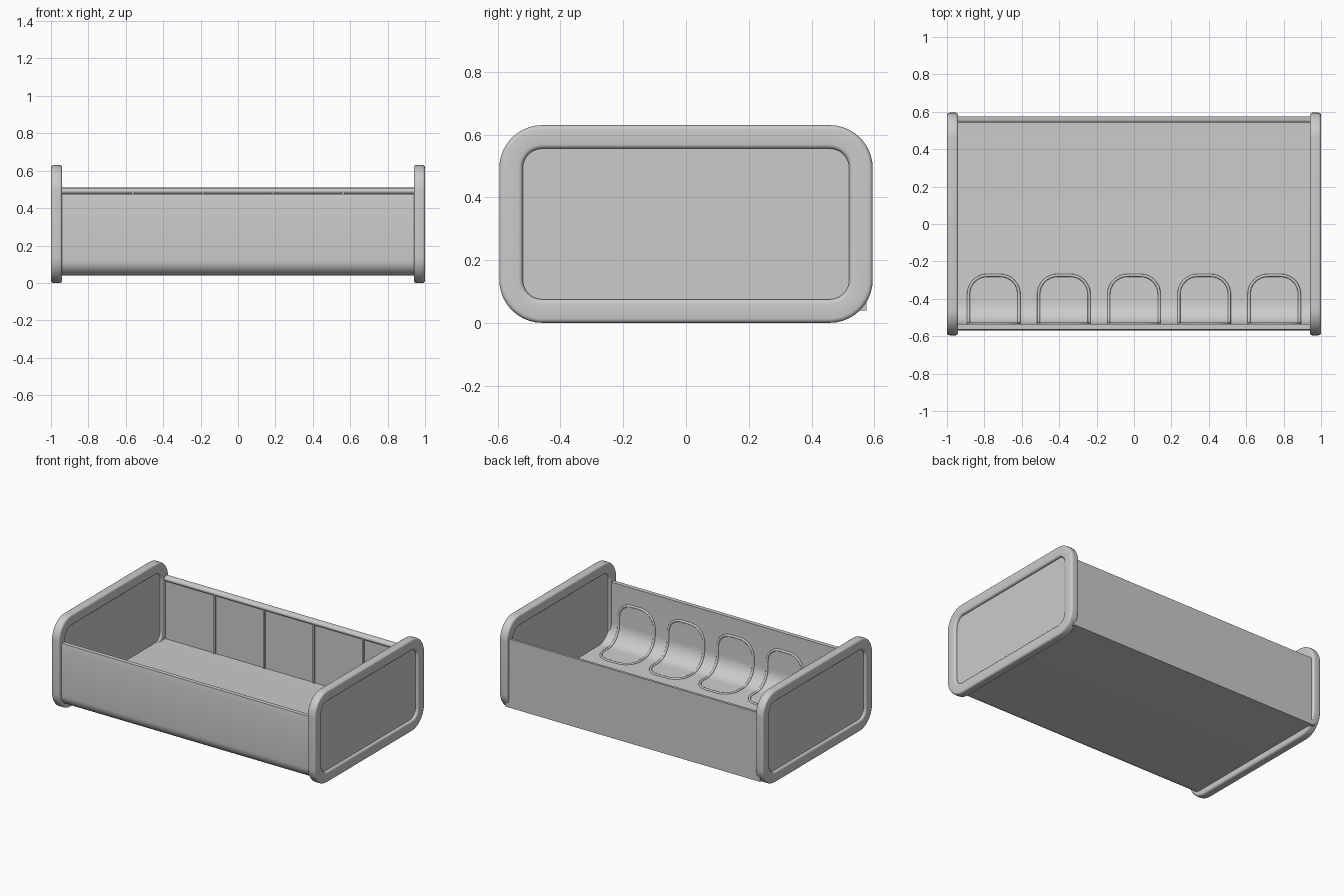
import bpy, bmesh
from math import sin, cos, pi

if "Cube" in bpy.data.objects:
    bpy.data.objects.remove(bpy.data.objects["Cube"])


def finish(name, bm, angle=0.6):
    bmesh.ops.recalc_face_normals(bm, faces=bm.faces)
    me = bpy.data.meshes.new(name)
    bm.to_mesh(me)
    bm.free()
    ob = bpy.data.objects.new(name, me)
    bpy.context.collection.objects.link(ob)
    bpy.ops.object.select_all(action='DESELECT')
    ob.select_set(True)
    bpy.context.view_layer.objects.active = ob
    bpy.ops.object.shade_smooth_by_angle(angle=angle)
    return ob


def arc(cx, cy, r, a0, a1, n=10):
    return [(cx + r * cos(a0 + (a1 - a0) * i / n), cy + r * sin(a0 + (a1 - a0) * i / n))
            for i in range(n + 1)]


def rounded_rect(w, h, r, n=10):
    pts = []
    for k, (sx, sy) in enumerate([(1, 1), (-1, 1), (-1, -1), (1, -1)]):
        pts += arc(sx * (w / 2 - r), sy * (h / 2 - r), r, k * pi / 2, (k + 1) * pi / 2, n)
    return pts


def loft(name, rings, closed):
    bm = bmesh.new()
    loops = [[bm.verts.new(p) for p in ring] for ring in rings]
    n = len(loops[0])
    for k in range(len(loops) if closed else len(loops) - 1):
        a, b = loops[k], loops[(k + 1) % len(loops)]
        for i in range(n):
            j = (i + 1) % n
            bm.faces.new((a[i], a[j], b[j], b[i]))
    if not closed:
        bm.faces.new(loops[0])
        bm.faces.new(loops[-1])
    return finish(name, bm)


# End frames with rounded edges, and the recessed panels inside them
W, H, R, BAND, T, B = 1.19, 0.63, 0.137, 0.075, 0.06, 0.014


def end_ring(x, inset):
    return [(x, y, z + H / 2) for y, z in
            rounded_rect(W - 2 * inset, H - 2 * inset, R - inset)]


section = []
for k, (ci, cx) in enumerate([(BAND - B, T - B), (B, T - B), (B, B), (BAND - B, B)]):
    section += arc(ci, cx, B, k * pi / 2, (k + 1) * pi / 2, 4)
for side, s in (("left", -1), ("right", 1)):
    loft(side + "_end_frame", [end_ring(s * (0.94 + x), i) for i, x in section], True)
    loft(side + "_end_panel", [end_ring(s * x, 0.068) for x in (0.955, 0.982)], False)

# Tray body: one cross-section of floor and both walls, drawn across the width
FLOOR, WALL, FR = 0.08, -0.535, 0.12
profile = [(0.575, 0.51), (0.575, 0.04)]
profile += arc(-0.49, 0.12, 0.08, -pi / 2, -pi)
profile += [(-0.57, 0.44), (-0.564, 0.475), (WALL, 0.475)]
profile += arc(WALL + FR, FLOOR + FR, FR, pi, 1.5 * pi)
profile += [(0.556, FLOOR), (0.556, 0.474)]
profile += arc(0.558, 0.492, 0.016, 1.5 * pi, pi / 2, 8)
loft("tray_body", [[(x, y, z) for y, z in profile] for x in (-0.965, 0.965)], False)

# Thin divider ribs on the inside of the back wall
for i in range(4):
    bm = bmesh.new()
    bmesh.ops.create_cube(bm, size=1)
    for v in bm.verts:
        v.co = ((i - 1.5) * 0.375 + v.co.x * 0.012, 0.553 + v.co.y * 0.016,
                0.28 + v.co.z * 0.41)
    finish(f"back_rib_{i + 1}", bm)

# Raised loops that wrap from the front wall over the fillet onto the floor
Z_TOP, Y_END = 0.35, -0.275
L1, L2 = Z_TOP - FLOOR - FR, FR * pi / 2
LENGTH = L1 + L2 + Y_END - (WALL + FR)


def on_surface(s):
    if s < L1:
        return WALL, Z_TOP - s
    if s < L1 + L2:
        a = pi + (s - L1) / FR
        return WALL + FR + FR * cos(a), FLOOR + FR + FR * sin(a)
    return WALL + FR + s - L1 - L2, FLOOR


outline = rounded_rect(0.27, LENGTH, 0.1, 8)
dense = []
for (x0, y0), (x1, y1) in zip(outline, outline[1:] + outline[:1]):
    n = max(1, round(abs(y1 - y0) / 0.02))
    dense += [(x0 + (x1 - x0) * t / n, y0 + (y1 - y0) * t / n) for t in range(n)]
# drop near-duplicate points so the tube keeps clean tangents
dense = [p for i, p in enumerate(dense)
         if abs(p[0] - dense[i - 1][0]) + abs(p[1] - dense[i - 1][1]) > 1e-4]
for i in range(5):
    cu = bpy.data.curves.new(f"seat_loop_{i + 1}", 'CURVE')
    cu.dimensions = '3D'
    cu.bevel_depth = 0.008
    cu.bevel_resolution = 2
    sp = cu.splines.new('POLY')
    sp.points.add(len(dense) - 1)
    for p, (x, s) in zip(sp.points, dense):
        y, z = on_surface(s + LENGTH / 2)
        p.co = ((i - 2) * 0.375 + x, y, z, 1)
    sp.use_cyclic_u = True
    bpy.context.collection.objects.link(bpy.data.objects.new(cu.name, cu))
